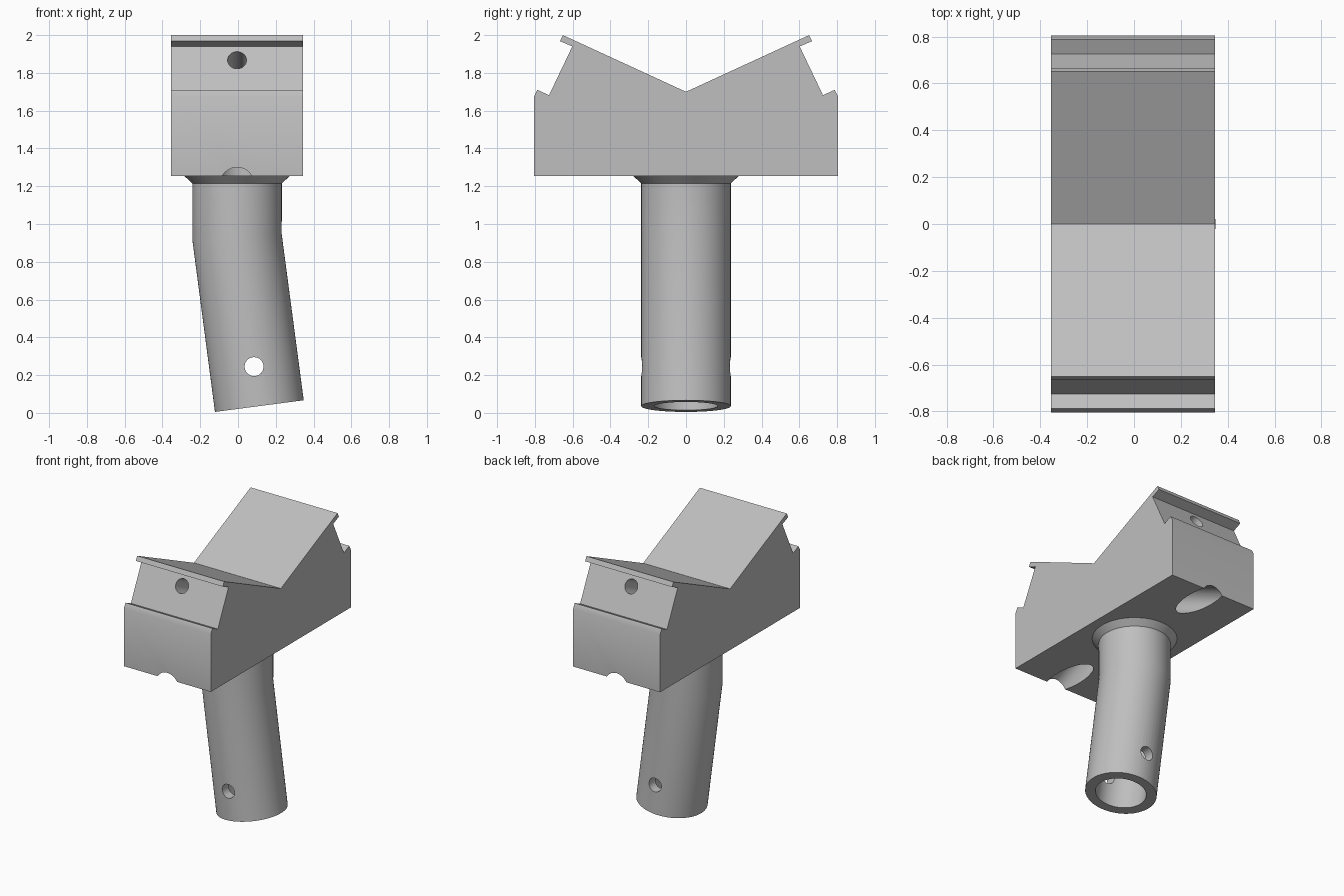
import bpy, bmesh, math
from mathutils import Vector

cube = bpy.data.objects.get("Cube")
if cube:
    bpy.data.objects.remove(cube, do_unlink=True)

grey = bpy.data.materials.new("plain grey")
grey.use_nodes = True
grey.diffuse_color = (0.52, 0.52, 0.52, 1)
grey.node_tree.nodes["Principled BSDF"].inputs["Base Color"].default_value = grey.diffuse_color

CX = -0.005          # shared centre of block, tube and bores in x
SIDES = 64


def add_object(name, bm):
    bmesh.ops.recalc_face_normals(bm, faces=bm.faces[:])
    mesh = bpy.data.meshes.new(name)
    bm.to_mesh(mesh)
    bm.free()
    mesh.materials.append(grey)
    obj = bpy.data.objects.new(name, mesh)
    bpy.context.collection.objects.link(obj)
    return obj


def rod(name, start, end, radius):
    """Cylinder between two points, used as a drill."""
    start, end = Vector(start), Vector(end)
    axis = end - start
    bm = bmesh.new()
    bmesh.ops.create_cone(bm, cap_ends=True, segments=SIDES, radius1=radius,
                          radius2=radius, depth=axis.length)
    obj = add_object(name, bm)
    obj.rotation_mode = 'QUATERNION'
    obj.rotation_quaternion = axis.to_track_quat('Z', 'Y')
    obj.location = (start + end) / 2
    obj.hide_render = True
    return obj


def activate(obj):
    bpy.ops.object.select_all(action='DESELECT')
    obj.select_set(True)
    bpy.context.view_layer.objects.active = obj


def drill(obj, cutters):
    activate(obj)
    for cutter in cutters:
        mod = obj.modifiers.new("drill", 'BOOLEAN')
        mod.operation = 'DIFFERENCE'
        mod.solver = 'EXACT'
        mod.object = cutter
        bpy.ops.object.modifier_apply(modifier=mod.name)
        bpy.data.objects.remove(cutter, do_unlink=True)
    activate(obj)
    bpy.ops.object.shade_smooth_by_angle(angle=math.radians(30))


# V-shaped block: half profile in (y, z), mirrored and extruded along x
half = [(0.805, 1.255), (0.805, 1.675), (0.787, 1.71), (0.725, 1.682),
        (0.602, 1.94), (0.667, 1.968), (0.652, 2.0)]
profile = half + [(0, 1.7)] + [(-y, z) for y, z in reversed(half)]
bm = bmesh.new()
face = bm.faces.new([bm.verts.new((CX - 0.35, y, z)) for y, z in profile])
ext = bmesh.ops.extrude_face_region(bm, geom=[face])
bmesh.ops.translate(bm, vec=(0.7, 0, 0),
                    verts=[v for v in ext["geom"] if isinstance(v, bmesh.types.BMVert)])
block = add_object("v_block", bm)

# Crossed bolt bores: narrow at the clamp face, wide at the opposite underside
slope = 0.466
cutters = []
for side in (-1, 1):
    def on_axis(y):
        return (CX, side * y, 1.867 + slope * (y - 0.636))
    cutters.append(rod("bolt_drill", on_axis(0.9), on_axis(-0.1), 0.05))
    cutters.append(rod("counterbore_drill", on_axis(0), on_axis(-1.2), 0.095))
drill(block, cutters)

# Bent hollow tube with a flared collar: rings of (x, z, radius, tilt)
bend = math.radians(7.5)
top_z, bend_z = 1.255, 0.93
end_x, end_z = 0.113, 0.036
rings = [(CX, top_z, 0.28, 0), (CX, 1.215, 0.237, 0), (CX, bend_z, 0.237, bend / 2),
         (end_x, end_z, 0.237, bend), (end_x, end_z, 0.168, bend),
         (CX, bend_z, 0.168, bend / 2), (CX, 1.25, 0.168, 0)]
bm = bmesh.new()
loops = []
for x, z, radius, tilt in rings:
    loop = []
    for i in range(SIDES):
        a = math.tau * i / SIDES
        u = radius * math.cos(a)
        loop.append(bm.verts.new((x + u * math.cos(tilt), radius * math.sin(a),
                                  z + u * math.sin(tilt))))
    loops.append(loop)
for lower, upper in zip(loops, loops[1:]):
    for i in range(SIDES):
        j = (i + 1) % SIDES
        bm.faces.new((lower[i], lower[j], upper[j], upper[i]))
bm.faces.new(loops[0])
bm.faces.new(loops[-1])
tube = add_object("bent_tube", bm)

# Cross pin hole through both tube walls
drill(tube, [rod("pin_drill", (0.085, -0.5, 0.245), (0.085, 0.5, 0.245), 0.05)])
